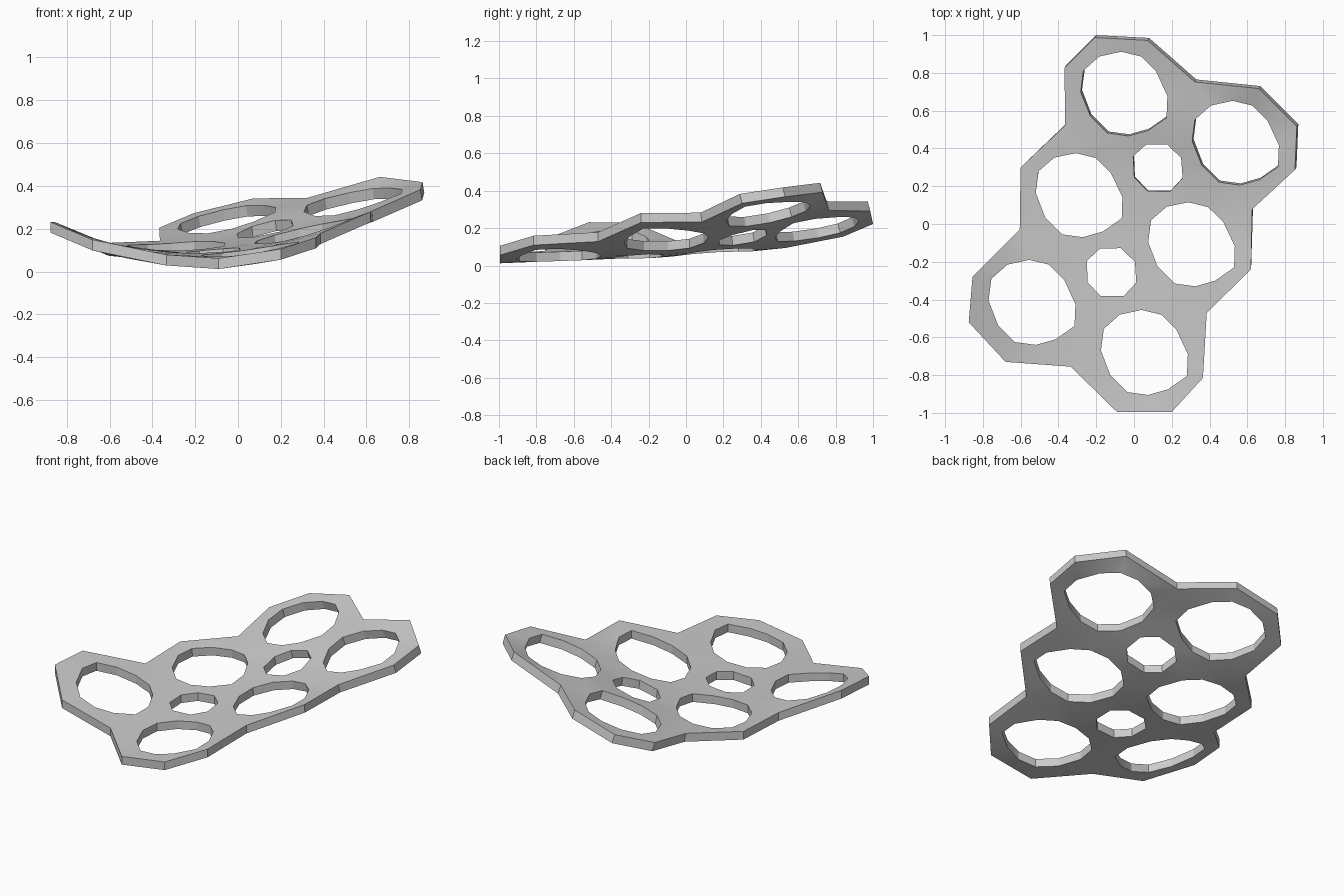
import bpy
from mathutils import Vector
from mathutils.geometry import delaunay_2d_cdt

if "Cube" in bpy.data.objects:
    bpy.data.objects.remove(bpy.data.objects["Cube"])

THICK = 0.05
# Curved sheet: sections across the plate, (u, a, b, c) with z = a + b*v + c*v^2
SECTIONS = [(-0.95, .06, -.13, .26), (-0.60, .062, -.05, .26), (-0.28, .075, .05, .20),
            (0.02, .11, .11, .18), (0.30, .165, .13, .07), (0.62, .275, .135, 0),
            (0.84, .328, .125, 0), (0.94, .375, .155, 0)]


def height(x, y):
    u, v = 0.4 * x + 0.92 * y, 0.92 * x - 0.4 * y
    i = 0
    while i < len(SECTIONS) - 2 and u > SECTIONS[i + 1][0]:
        i += 1
    p, q = SECTIONS[i], SECTIONS[i + 1]
    t = (u - p[0]) / (q[0] - p[0])
    a, b, c = (p[k] + (q[k] - p[k]) * t for k in (1, 2, 3))
    return a + b * v + c * v * v - 0.008


# Lobed outer outline, clockwise from the back
outline = [(-.20, 1.0), (.08, .985), (.33, .765), (.67, .73), (.87, .53), (.86, .30),
           (.63, .085), (.62, -.24), (.385, -.47), (.365, -.815), (.2, -.995), (-.09, -.995),
           (-.335, -.755), (-.68, -.73), (-.875, -.52), (-.855, -.28), (-.605, -.03),
           (-.6, .30), (-.36, .53), (-.36, .84)]

# Hole shapes relative to their centres
big = [(-.015, .225), (.09, .20), (.17, .12), (.23, -.01), (.225, -.125), (.125, -.195),
       (.02, -.225), (-.09, -.21), (-.18, -.12), (-.23, .01), (-.215, .125), (-.13, .20)]
small = [(-.06, .125), (.05, .127), (.125, .055), (.132, -.055), (.065, -.127),
         (-.055, -.127), (-.125, -.055), (-.13, .06)]
holes = [(big, c) for c in [(-.045, .70), (.545, .44), (-.29, .155), (.305, -.105),
                            (-.54, -.415), (.055, -.68)]]
holes += [(small, (.13, .305)), (small, (-.12, -.255))]

loops = [outline] + [[(x + cx, y + cy) for x, y in shape] for shape, (cx, cy) in holes]

# Triangulate the flat sheet inside the outline
points, edges, owner = [], [], []
for k, loop in enumerate(loops):
    s, n = len(points), len(loop)
    points += [Vector(p) for p in loop]
    edges += [(s + i, s + (i + 1) % n) for i in range(n)]
    owner += [k] * n
verts, _, tris, orig, *_ = delaunay_2d_cdt(points, edges, [], 1, 1e-5)
own = [owner[o[0]] for o in orig]

# Drop triangles that lie within a single hole
tris = [list(f) for f in tris if own[f[0]] == 0 or len({own[i] for i in f}) > 1]

# Lower and upper skins; the plate leans slightly forward at the raised back
low, top = [], []
for p in verts:
    z = height(p.x, p.y)
    w = min(1, max(0, 0.4 * p.x + 0.92 * p.y) / 0.6)
    low.append((p.x, p.y, z - THICK / 2))
    top.append((p.x - .008 * w, p.y - .013 * w, z + THICK / 2))
n = len(verts)
faces = [[i + n for i in f] for f in tris] + [f[::-1] for f in tris]

# Walls along every open edge
half = {(f[i], f[(i + 1) % 3]) for f in tris for i in range(3)}
faces += [[a, b, b + n, a + n] for a, b in half if (b, a) not in half]

mesh = bpy.data.meshes.new("curved_plate")
mesh.from_pydata(low + top, [], faces)
mesh.update()
plate = bpy.data.objects.new("curved_plate", mesh)
bpy.context.collection.objects.link(plate)
bpy.context.view_layer.objects.active = plate
plate.select_set(True)
bpy.ops.object.shade_smooth_by_angle(angle=0.4)
